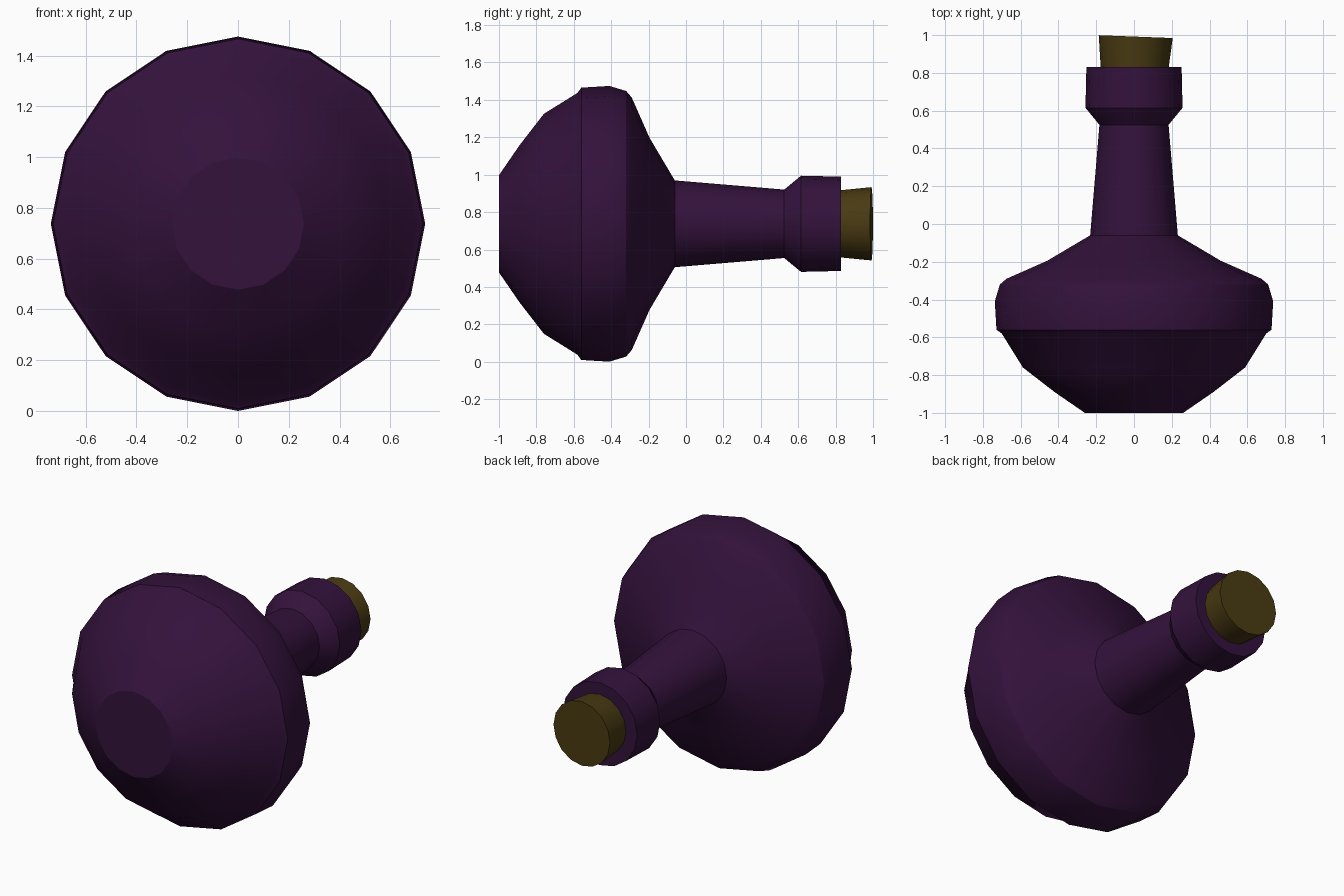
import bpy, bmesh, math
from mathutils import Matrix, Vector

cube = bpy.data.objects.get("Cube")
if cube:
    bpy.data.objects.remove(cube, do_unlink=True)

SIDES = 16
AXIS_Z = 0.7375


def material(name, rgb):
    mat = bpy.data.materials.new(name)
    mat.use_nodes = True
    mat.diffuse_color = (*rgb, 1)
    mat.node_tree.nodes["Principled BSDF"].inputs["Base Color"].default_value = (*rgb, 1)
    return mat


def lathe(name, profile, mat):
    """Spin (y, radius) pairs round the y axis, with flat caps at both ends."""
    bm = bmesh.new()
    rings = []
    for y, r in profile:
        angles = [math.tau * i / SIDES for i in range(SIDES)]
        rings.append([bm.verts.new((r * math.sin(a), y, r * math.cos(a))) for a in angles])
    for low, high in zip(rings, rings[1:]):
        for i in range(SIDES):
            j = (i + 1) % SIDES
            bm.faces.new((low[i], low[j], high[j], high[i]))
    bm.faces.new(rings[0])
    bm.faces.new(rings[-1])
    bmesh.ops.recalc_face_normals(bm, faces=bm.faces)
    mesh = bpy.data.meshes.new(name)
    bm.to_mesh(mesh)
    bm.free()
    mesh.materials.append(mat)
    obj = bpy.data.objects.new(name, mesh)
    bpy.context.collection.objects.link(obj)
    obj.location.z = AXIS_Z
    bpy.ops.object.select_all(action="DESELECT")
    obj.select_set(True)
    bpy.context.view_layer.objects.active = obj
    bpy.ops.object.shade_smooth_by_angle(angle=math.radians(32))
    return obj


purple = material("dark purple glass", (0.034, 0.006, 0.045))
brown = material("cork brown", (0.066, 0.042, 0.006))

# Round flask body with a shoulder step, tapering neck and thick lip
lathe("bottle", [
    (-1.0, 0.26), (-0.89, 0.42), (-0.76, 0.588), (-0.58, 0.70),
    (-0.56, 0.728), (-0.41, 0.737), (-0.32, 0.71), (-0.29, 0.675),
    (-0.195, 0.46), (-0.06, 0.232), (0.525, 0.183), (0.615, 0.257),
    (0.83, 0.252)], purple)

# Flared stopper, leaning slightly to one side
cork = lathe("cork", [(0.75, 0.172), (0.992, 0.196)], brown)
pivot = Vector((0.003, 0.83, 0))
lean = Matrix.Rotation(math.radians(-2.2), 4, "Z")
cork.data.transform(Matrix.Translation(pivot) @ lean @ Matrix.Translation((0, -0.83, 0)))
